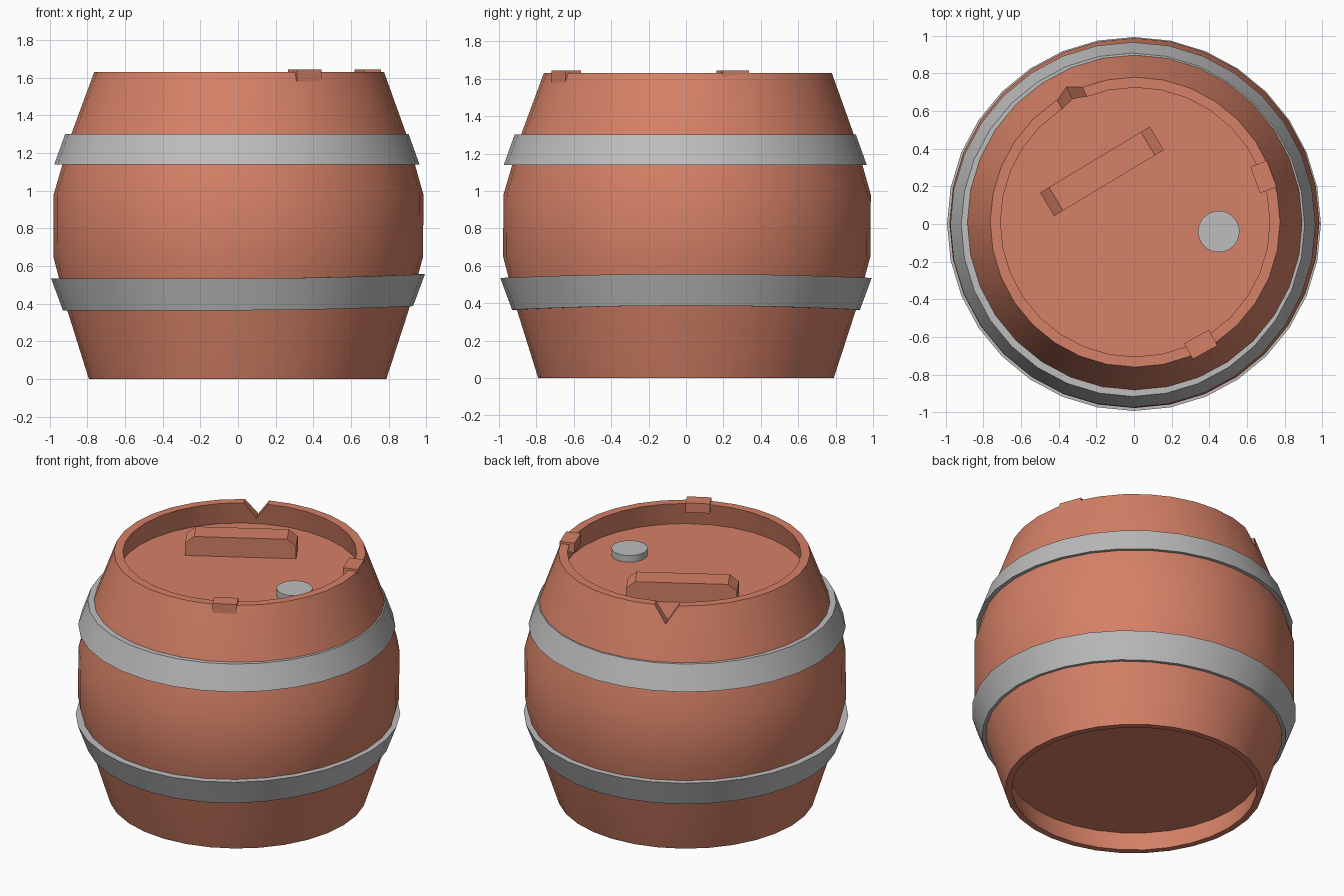
import bpy, bmesh, math
from mathutils import Matrix, Vector

if "Cube" in bpy.data.objects:
    bpy.data.objects.remove(bpy.data.objects["Cube"])

SIDES = 32


def material(name, rgb):
    m = bpy.data.materials.new(name)
    m.use_nodes = True
    m.diffuse_color = (*rgb, 1)
    m.node_tree.nodes["Principled BSDF"].inputs["Base Color"].default_value = (*rgb, 1)
    return m


wood = material("terracotta wood", (0.67, 0.22, 0.135))
metal = material("grey metal", (0.51, 0.51, 0.51))


def finish(name, bm, mat, smooth=False):
    bmesh.ops.recalc_face_normals(bm, faces=bm.faces)
    mesh = bpy.data.meshes.new(name)
    bm.to_mesh(mesh)
    bm.free()
    mesh.materials.append(mat)
    ob = bpy.data.objects.new(name, mesh)
    bpy.context.collection.objects.link(ob)
    if smooth:
        bpy.ops.object.select_all(action="DESELECT")
        ob.select_set(True)
        bpy.context.view_layer.objects.active = ob
        bpy.ops.object.shade_smooth_by_angle(angle=math.radians(30))
    return ob


def lathe(profile, closed=False, place=lambda v: v):
    """Turn (radius, height) points around z; zero radius closes at the axis."""
    bm = bmesh.new()
    rings = []
    for r, z in profile:
        if r == 0:
            rings.append([bm.verts.new(place(Vector((0, 0, z))))] * SIDES)
        else:
            rings.append([bm.verts.new(place(Vector((r * math.cos(a), r * math.sin(a), z))))
                          for a in (math.tau * i / SIDES for i in range(SIDES))])
    pairs = list(zip(rings, rings[1:]))
    if closed:
        pairs.append((rings[-1], rings[0]))
    for low, high in pairs:
        for i in range(SIDES):
            j = (i + 1) % SIDES
            bm.faces.new(dict.fromkeys((low[i], low[j], high[j], high[i])))
    return bm


def prism(outline, depth, matrix):
    """Extrude an x-z outline along y, centred, then place it."""
    bm = bmesh.new()
    face = bm.faces.new([bm.verts.new((x, -depth / 2, z)) for x, z in outline])
    new = bmesh.ops.extrude_face_region(bm, geom=[face])["geom"]
    moved = [v for v in new if isinstance(v, bmesh.types.BMVert)]
    bmesh.ops.translate(bm, verts=moved, vec=(0, depth, 0))
    bmesh.ops.transform(bm, matrix=matrix, verts=bm.verts)
    return bm


def on_rim(x, y):
    """Placement whose local x runs along the rim."""
    return Matrix.Translation((x, y, 0)) @ Matrix.Rotation(math.atan2(y, x) + math.pi / 2, 4, "Z")


# Barrel body with recessed lid and base, leaning very slightly
def lean(v):
    t = v.z / 1.63
    return v + Vector((0.008 * t - 0.002, 0.01 * t, 0))


body = finish("barrel_body", lathe(
    [(0, 0.13), (0.77, 0.13), (0.75, 0), (0.79, 0), (0.905, 0.36), (0.982, 0.65),
     (0.982, 0.98), (0.89, 1.3), (0.77, 1.63), (0.715, 1.63), (0.745, 1.48), (0, 1.48)],
    place=lean), wood, True)

# V-shaped chip in the back of the rim
cutter = finish("rim_chip_cutter", prism(
    [(0, 1.52), (0.095, 1.66), (-0.095, 1.66)], 0.3, on_rim(-0.33, 0.67)), wood)
cutter.hide_render = True
cutter.hide_viewport = True
cutter.display_type = "WIRE"
chip = body.modifiers.new("rim_chip", "BOOLEAN")
chip.operation = "DIFFERENCE"
chip.solver = "EXACT"
chip.object = cutter

# Metal hoops; the lower one is bent upward on one side
finish("upper_hoop", lathe(
    [(0.93, 1.14), (0.97, 1.14), (0.912, 1.302), (0.87, 1.302)], True,
    lambda v: v + Vector((-0.006, -0.004, 0))), metal, True)


def bend(v):
    lift = max(0, v.x / v.xy.length) ** 2
    return v + Vector((0, 0, 0.022 * lift))


finish("lower_hoop", lathe(
    [(0.89, 0.365), (0.93, 0.365), (0.993, 0.535), (0.935, 0.535)], True, bend), metal, True)

# Lid handle with chamfered ends
half, cut, top = 0.34, 0.055, 1.61
handle = [(-half, 1.47), (half, 1.47), (half, top - 0.045), (half - cut, top),
          (cut - half, top), (-half, top - 0.045)]
finish("lid_handle", prism(
    handle, 0.145, Matrix.Translation((-0.17, 0.28, 0)) @ Matrix.Rotation(math.radians(31), 4, "Z")), wood)

# Bung on the lid
bm = bmesh.new()
bmesh.ops.create_cone(bm, cap_ends=True, segments=SIDES, radius1=0.11, radius2=0.11,
                      depth=0.06, matrix=Matrix.Translation((0.45, -0.04, 1.495)))
finish("bung", bm, metal, True)

# Raised stave ends on the rim
for name, x, y in (("left_stave_end", 0.688, 0.25), ("front_stave_end", 0.355, -0.64)):
    block = [(-0.075, 1.58), (0.075, 1.58), (0.075, 1.644), (-0.075, 1.644)]
    finish(name, prism(block, 0.095, on_rim(x, y)), wood)
